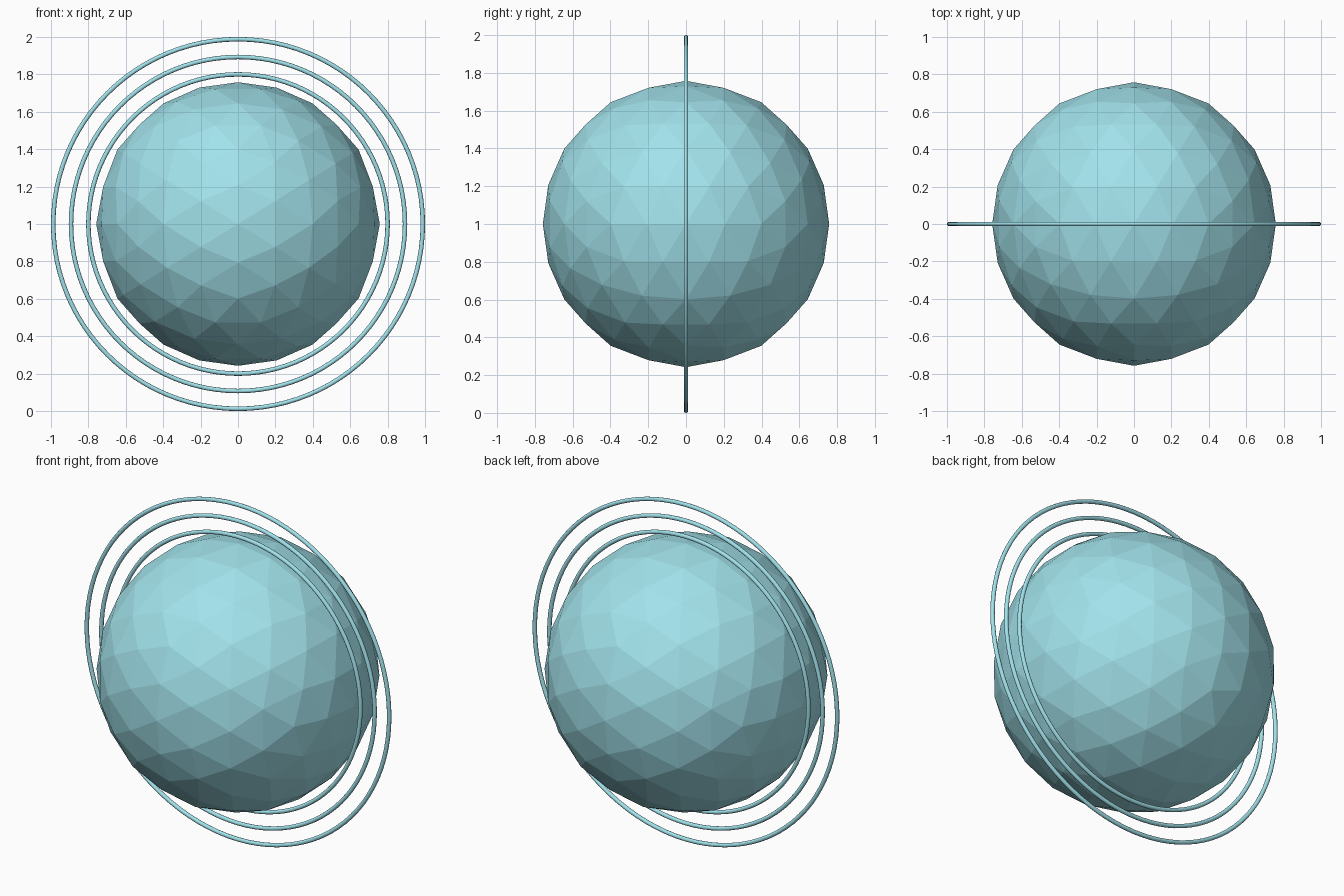
import bpy, bmesh, math

if "Cube" in bpy.data.objects:
    bpy.data.objects.remove(bpy.data.objects["Cube"])

PHI = (1 + math.sqrt(5)) / 2
CENTRE = (0, 0, 1)
SPHERE_R = 0.758
RING_RADII = (0.80, 0.893, 0.988)
TUBE_R = 0.012

mat = bpy.data.materials.new("teal")
mat.diffuse_color = (0.36, 0.76, 0.83, 1)
mat.use_nodes = True
mat.node_tree.nodes["Principled BSDF"].inputs["Base Color"].default_value = mat.diffuse_color


def add_object(name, bm):
    mesh = bpy.data.meshes.new(name)
    bm.to_mesh(mesh)
    bm.free()
    mesh.materials.append(mat)
    ob = bpy.data.objects.new(name, mesh)
    ob.location = CENTRE
    bpy.context.collection.objects.link(ob)
    return ob


# Faceted globe: axis-aligned icosahedron, subdivided twice onto a sphere
bm = bmesh.new()
for a in (-1, 1):
    for b in (-PHI, PHI):
        for co in ((a, 0, b), (0, b, a), (b, a, 0)):
            bm.verts.new(co)
bmesh.ops.convex_hull(bm, input=bm.verts[:])
for level in range(2):
    bmesh.ops.subdivide_edges(bm, edges=bm.edges[:], cuts=1, use_grid_fill=True)
    for v in bm.verts:
        v.co = v.co.normalized() * SPHERE_R
bmesh.ops.recalc_face_normals(bm, faces=bm.faces[:])
add_object("globe", bm)

# Three thin concentric rings standing in the y = 0 plane
for i, radius in enumerate(RING_RADII):
    bpy.ops.mesh.primitive_torus_add(
        major_radius=radius, minor_radius=TUBE_R, major_segments=96,
        minor_segments=10, location=CENTRE, rotation=(math.pi / 2, 0, 0))
    ring = bpy.context.object
    ring.name = f"ring_{i + 1}"
    ring.data.materials.append(mat)
    bpy.ops.object.shade_smooth()
